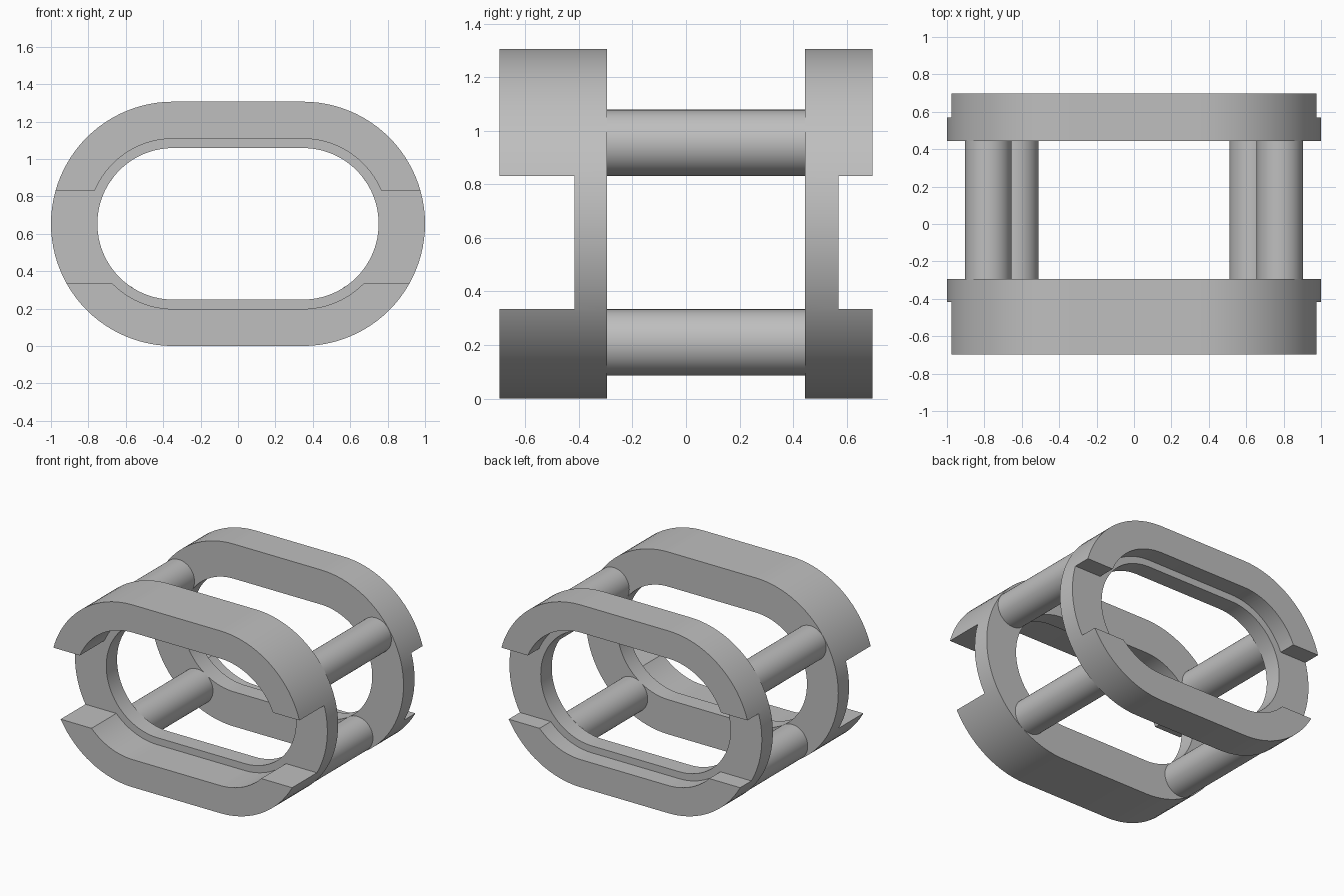
import bpy, bmesh, math
from mathutils import Matrix

HALF = 0.347        # half the straight run of the oval
MID = 0.653         # height of the oval's centre
OUTER, INNER, STEP = 0.653, 0.405, 0.455
STEPS = 48          # segments per half circle

cube = bpy.data.objects.get("Cube")
if cube:
    bpy.data.objects.remove(cube, do_unlink=True)

grey = bpy.data.materials.new("grey")
grey.use_nodes = True
colour = (0.52, 0.52, 0.52, 1)
grey.diffuse_color = colour
grey.node_tree.nodes["Principled BSDF"].inputs["Base Color"].default_value = colour


def make_object(name, bm):
    bmesh.ops.recalc_face_normals(bm, faces=bm.faces)
    mesh = bpy.data.meshes.new(name)
    bm.to_mesh(mesh)
    bm.free()
    mesh.materials.append(grey)
    obj = bpy.data.objects.new(name, mesh)
    bpy.context.collection.objects.link(obj)
    return obj


def activate(obj):
    bpy.ops.object.select_all(action="DESELECT")
    obj.select_set(True)
    bpy.context.view_layer.objects.active = obj


def oval(radius):
    points = []
    for side, start in ((1, -math.pi / 2), (-1, math.pi / 2)):
        for i in range(STEPS + 1):
            a = start + math.pi * i / STEPS
            points.append((side * HALF + radius * math.cos(a), MID + radius * math.sin(a)))
    return points


def oval_ring(name, y0, y1):
    bm = bmesh.new()
    # four loops: outer and inner edge at each depth
    loops = [[bm.verts.new((x, y, z)) for x, z in oval(r)]
             for r, y in ((OUTER, y0), (OUTER, y1), (INNER, y1), (INNER, y0))]
    n = len(loops[0])
    for k in range(4):
        a, b = loops[k], loops[(k + 1) % 4]
        for i in range(n):
            j = (i + 1) % n
            bm.faces.new((a[i], a[j], b[j], b[i]))
    return make_object(name, bm)


def oval_block(name, radius, y0, y1):
    bm = bmesh.new()
    front, back = [[bm.verts.new((x, y, z)) for x, z in oval(radius)] for y in (y0, y1)]
    bm.faces.new(front)
    bm.faces.new(back)
    for i in range(len(front)):
        j = (i + 1) % len(front)
        bm.faces.new((front[i], front[j], back[j], back[i]))
    return make_object(name, bm)


def box(name, x, y0, y1, z0, z1):
    bm = bmesh.new()
    bmesh.ops.create_cube(bm, size=1)
    bm.transform(Matrix.Translation((0, (y0 + y1) / 2, (z0 + z1) / 2))
                 @ Matrix.Diagonal((2 * x, y1 - y0, z1 - z0, 1)))
    return make_object(name, bm)


def cut(obj, cutter):
    activate(obj)
    mod = obj.modifiers.new("cut", "BOOLEAN")
    mod.operation = "DIFFERENCE"
    mod.solver = "EXACT"
    mod.object = cutter
    bpy.ops.object.modifier_apply(modifier=mod.name)
    bpy.data.objects.remove(cutter, do_unlink=True)


def smooth(obj):
    activate(obj)
    bpy.ops.object.shade_smooth_by_angle(angle=math.radians(30))


# End frames: oval rings with a stepped opening and a gap in the raised rim
for name, inside, shoulder, outside in (("front_frame", -0.295, -0.417, -0.697),
                                        ("back_frame", 0.445, 0.57, 0.697)):
    frame = oval_ring(name, inside, outside)
    far = outside + math.copysign(0.1, outside)
    y0, y1 = sorted((shoulder, far))
    cut(frame, oval_block("step_cutter", STEP, y0, y1))
    cut(frame, box("gap_cutter", 1.2, y0, y1, 0.335, 0.832))
    smooth(frame)

# Four round rods joining the frames
for side, side_name in ((1, "left"), (-1, "right")):
    for level, x, z in (("upper", 0.78, 0.955), ("lower", 0.634, 0.21)):
        bm = bmesh.new()
        bmesh.ops.create_cone(bm, cap_ends=True, segments=48, radius1=0.124,
                              radius2=0.124, depth=0.744)
        bm.transform(Matrix.Translation((side * x, 0.075, z))
                     @ Matrix.Rotation(math.pi / 2, 4, "X"))
        smooth(make_object(f"{level}_{side_name}_rod", bm))
